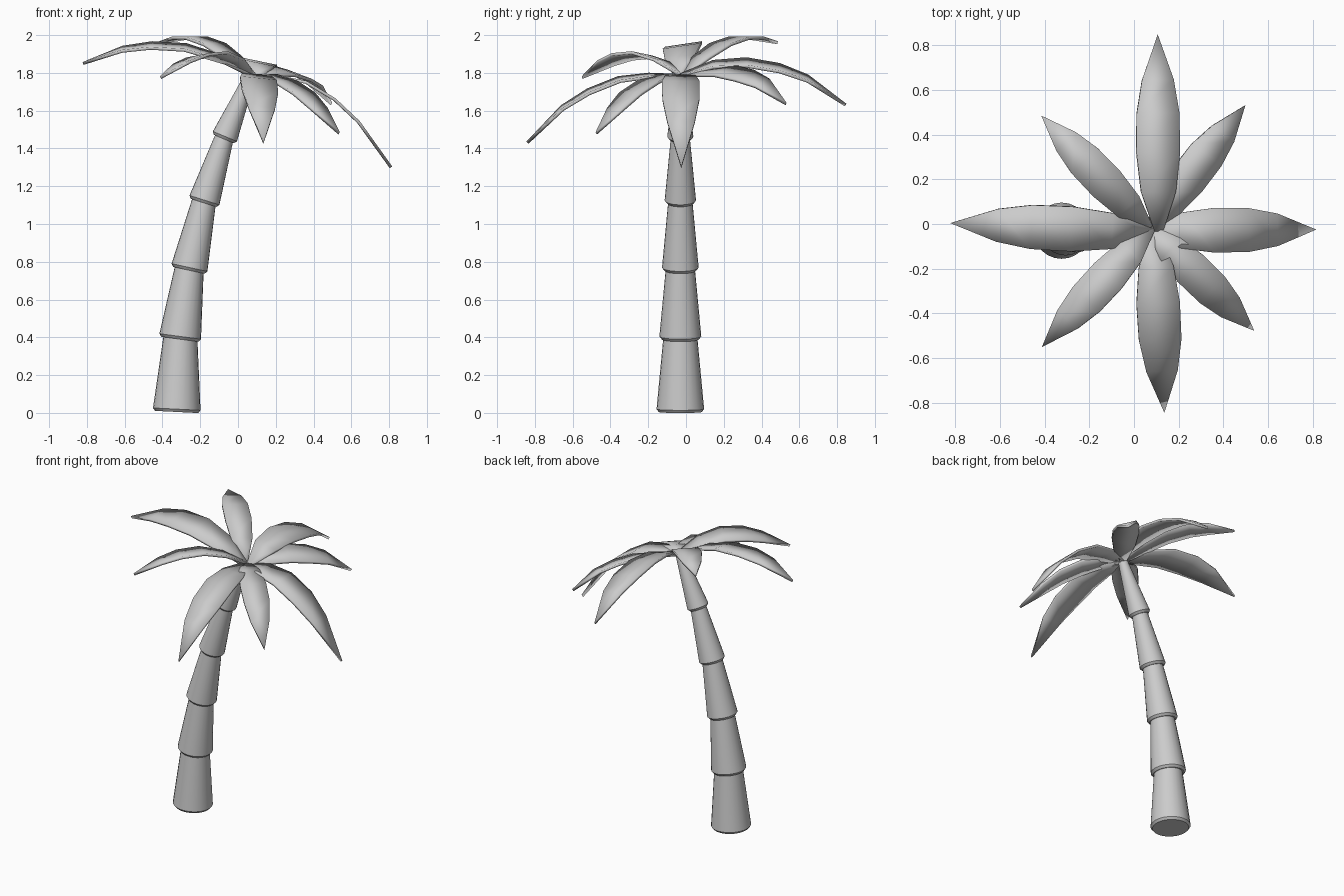
import bpy, bmesh
from math import cos, sin, tau, radians
from mathutils import Vector

if "Cube" in bpy.data.objects:
    bpy.data.objects.remove(bpy.data.objects["Cube"])

SIDES = 24
CY = -0.03


def add_object(name, bm, angle):
    bmesh.ops.recalc_face_normals(bm, faces=bm.faces)
    mesh = bpy.data.meshes.new(name)
    bm.to_mesh(mesh)
    bm.free()
    ob = bpy.data.objects.new(name, mesh)
    bpy.context.collection.objects.link(ob)
    bpy.ops.object.select_all(action='DESELECT')
    ob.select_set(True)
    bpy.context.view_layer.objects.active = ob
    bpy.ops.object.shade_smooth_by_angle(angle=radians(angle))
    return ob


def trunk_segment(name, p0, p1, r0, r1):
    """Tapered round section with a small chamfer at its lower rim."""
    a, b = Vector((p0[0], CY, p0[1])), Vector((p1[0], CY, p1[1]))
    axis = (b - a).normalized()
    rot = axis.to_track_quat('Z', 'Y')
    bm = bmesh.new()
    rings = []
    for c, r in ((a, r0 - 0.012), (a + axis * 0.015, r0), (b, r1)):
        rings.append([bm.verts.new(c + rot @ Vector((r * cos(tau * i / SIDES), r * sin(tau * i / SIDES), 0)))
                      for i in range(SIDES)])
    for lo, hi in zip(rings, rings[1:]):
        for i in range(SIDES):
            j = (i + 1) % SIDES
            bm.faces.new((lo[i], lo[j], hi[j], hi[i]))
    bm.faces.new(rings[0])
    bm.faces.new(rings[-1])
    add_object(name, bm, 35)


def leaf(name, base, tip, heights, width, roll=0.0):
    """Drooping blade; heights follow the spine, roll raises its left edge."""
    stations = (0, 0.2, 0.4, 0.6, 0.77, 1)
    widths = (0.02, 0.08, 0.1, 0.098, 0.073, 0)
    base, tip = Vector(base), Vector(tip)
    d = (tip - base).normalized()
    side = Vector((-d.y, d.x))
    bm = bmesh.new()
    rows = []
    for t, w, z in zip(stations, widths, heights):
        c = base.lerp(tip, t)
        if w == 0:
            rows.append([bm.verts.new((c.x, c.y, z))])
            continue
        rows.append([bm.verts.new((c.x + side.x * w * width * s, c.y + side.y * w * width * s,
                                   z + roll * s * w / 0.1)) for s in (-1, 1)])
    for lo, hi in zip(rows, rows[1:]):
        bm.faces.new([lo[1], lo[0]] + hi)
    ob = add_object(name, bm, 18)
    # thin blade thickness
    mod = ob.modifiers.new("thickness", 'SOLIDIFY')
    mod.thickness = 0.016
    mod.offset = 0


# Trunk: stacked, progressively leaning sections
trunk = [((-0.325, 0.005), (-0.305, 0.40), 0.126, 0.09),
         ((-0.308, 0.39), (-0.258, 0.765), 0.111, 0.077),
         ((-0.26, 0.755), (-0.18, 1.12), 0.097, 0.064),
         ((-0.182, 1.112), (-0.072, 1.46), 0.083, 0.05),
         ((-0.075, 1.45), (0.065, 1.785), 0.069, 0.03)]
for n, seg in enumerate(trunk):
    trunk_segment(f"trunk_section_{n + 1}", *seg)

# Crown: eight leaves fanning out from the trunk top
leaf("leaf_right", (0.06, -0.03), (0.81, -0.025), (1.785, 1.78, 1.75, 1.66, 1.54, 1.30), 1.0)
leaf("leaf_left", (0.08, -0.04), (-0.82, 0.005), (1.785, 1.88, 1.935, 1.945, 1.925, 1.85), 1.0, -0.015)
leaf("leaf_back", (0.11, -0.03), (0.105, 0.845), (1.785, 1.845, 1.855, 1.825, 1.77, 1.63), 0.97, 0.02)
leaf("leaf_front", (0.09, -0.03), (0.135, -0.84), (1.785, 1.785, 1.765, 1.70, 1.615, 1.43), 0.97, -0.01)
leaf("leaf_back_right", (0.07, -0.02), (0.495, 0.53), (1.785, 1.805, 1.81, 1.785, 1.745, 1.635), 0.83, 0.025)
leaf("leaf_back_left", (0.07, -0.02), (-0.415, 0.485), (1.785, 1.88, 1.95, 1.985, 1.985, 1.96), 0.83)
leaf("leaf_front_left", (0.08, -0.02), (-0.41, -0.55), (1.785, 1.86, 1.895, 1.885, 1.85, 1.775), 0.83, 0.012)
leaf("leaf_front_right", (0.07, -0.02), (0.535, -0.475), (1.785, 1.785, 1.75, 1.69, 1.61, 1.48), 0.83)
